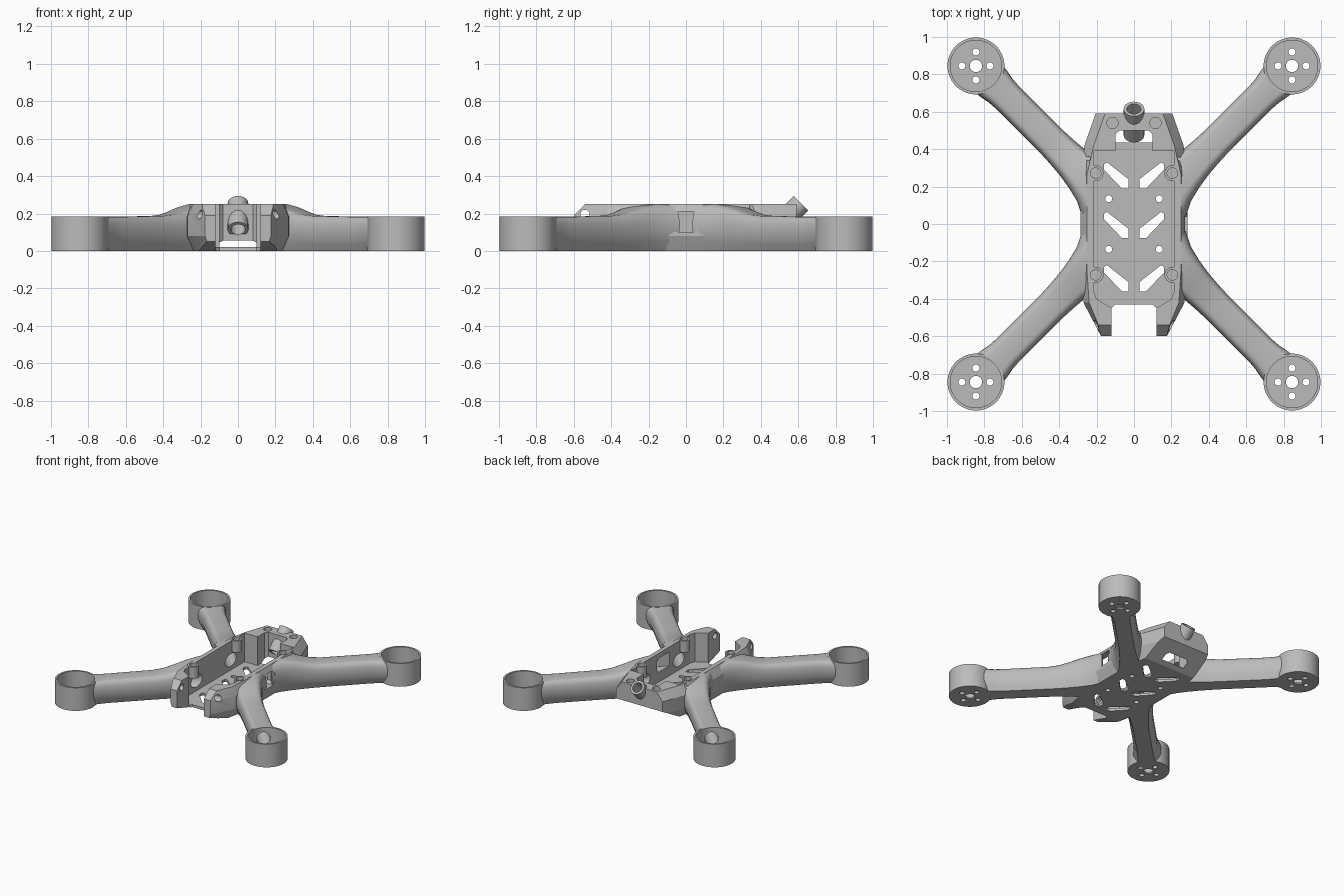
import bpy, bmesh
from math import radians, pi
from mathutils import Matrix, Vector

if "Cube" in bpy.data.objects:
    bpy.data.objects.remove(bpy.data.objects["Cube"], do_unlink=True)

grey = bpy.data.materials.new("frame_grey")
grey.use_nodes = True
grey.diffuse_color = (0.5, 0.5, 0.5, 1)
grey.node_tree.nodes["Principled BSDF"].inputs["Base Color"].default_value = (0.5, 0.5, 0.5, 1)
cutters = []


def finish(name, bm):
    bmesh.ops.recalc_face_normals(bm, faces=bm.faces)
    mesh = bpy.data.meshes.new(name)
    bm.to_mesh(mesh)
    bm.free()
    mesh.materials.append(grey)
    ob = bpy.data.objects.new(name, mesh)
    bpy.context.collection.objects.link(ob)
    return ob


def cutter(ob):
    ob.hide_render = True
    cutters.append(ob)
    return ob


def add_cylinder(bm, a, b, r, seg=32):
    a, b = Vector(a), Vector(b)
    turn = (b - a).to_track_quat('Z', 'Y').to_matrix().to_4x4()
    bmesh.ops.create_cone(bm, cap_ends=True, segments=seg, radius1=r, radius2=r,
                          depth=(b - a).length, matrix=Matrix.Translation((a + b) / 2) @ turn)


def cylinder(name, a, b, r, seg=32):
    bm = bmesh.new()
    add_cylinder(bm, a, b, r, seg)
    return finish(name, bm)


def add_prism(bm, pts, lo, hi, axis='Z'):
    place = (lambda p, t: (p[0], p[1], t)) if axis == 'Z' else (lambda p, t: (t, p[0], p[1]))
    add_loft(bm, [[place(p, t) for p in pts] for t in (lo, hi)])


def prism(name, pts, lo, hi, axis='Z'):
    bm = bmesh.new()
    add_prism(bm, pts, lo, hi, axis)
    return finish(name, bm)


def add_loft(bm, rings):
    rows = [[bm.verts.new(p) for p in ring] for ring in rings]
    n = len(rows[0])
    for a, b in zip(rows, rows[1:]):
        for i in range(n):
            j = (i + 1) % n
            bm.faces.new((a[i], a[j], b[j], b[i]))
    bm.faces.new(rows[0][::-1])
    bm.faces.new(rows[-1])


def mirrored(half):
    return half + [(-x, y) for x, y in reversed(half)]


def cut(ob, *tools):
    bpy.context.view_layer.objects.active = ob
    for tool in tools:
        mod = ob.modifiers.new("cut", 'BOOLEAN')
        mod.operation, mod.solver, mod.object = 'DIFFERENCE', 'EXACT', tool
        bpy.ops.object.modifier_apply(modifier=mod.name)


def smooth(ob, angle=32):
    bpy.ops.object.select_all(action='DESELECT')
    ob.select_set(True)
    bpy.context.view_layer.objects.active = ob
    bpy.ops.object.shade_smooth_by_angle(angle=radians(angle))


# Body shell: y, then half widths at bottom, belt and rim
stations = [(-.60, .15, .176, .165), (-.42, .22, .27, .24), (-.27, .25, .285, .25),
            (.27, .25, .285, .25), (.42, .22, .265, .215), (.59, .16, .205, .155)]
bm = bmesh.new()
add_loft(bm, [[(x, y, z) for x, y in mirrored([(s[k], s[0]) for s in stations])]
              for z, k in ((0, 1), (.08, 2), (.185, 2), (.25, 3))])
body = finish("body_shell", bm)

# Open tray with front mouth and rear notch
tray = cutter(prism("tray_cutter", mirrored([
    (.12, -.7), (.12, -.45), (.2, -.4), (.215, -.36), (.215, .39),
    (.1, .39), (.1, .48), (.08, .5)]), .02, .4))
mouth = cutter(prism("mouth_cutter", mirrored([(.12, -.7), (.12, -.45), (.1, -.43)]), -.1, .4))

# Floor slots and round holes
bm = bmesh.new()
slot = [(.16, .07), (.145, .08), (.03, -.01), (.03, -.06), (.065, -.06), (.16, .04)]
for side in (-1, 1):
    for row in (.25, -.015, -.3):
        add_prism(bm, [(side * x, row + y) for x, y in slot], -.1, .1)
    for y in (-.135, .135):
        add_cylinder(bm, (side * .135, y, -.1), (side * .135, y, .1), .019, 20)
slots = cutter(finish("floor_slot_cutter", bm))

# Sloped ends of the body
rear_slope = cutter(prism("rear_slope_cutter", [(.38, -.011), (.64, .132), (.64, -.1), (.38, -.1)], -1, 1, 'X'))
front_top = cutter(prism("front_top_cutter", [(-.52, .27), (-.64, .15), (-.64, .27)], -1, 1, 'X'))
front_low = cutter(prism("front_low_cutter", [(-.41, -.01), (-.63, .06), (-.63, -.1), (-.41, -.1)], -1, 1, 'X'))

# Side window, in the left wall only
window = cutter(prism("window_cutter", [
    (-.1, .1), (.04, .1), (.06, .12), (.06, .19), (.04, .21), (-.1, .21), (-.12, .19), (-.12, .12)],
    .18, .4, 'X'))

# Camera pivot holes and rear screw holes
pivot = cutter(cylinder("pivot_cutter", (-.4, -.54, .195), (.4, -.54, .195), .025))
bm = bmesh.new()
for side in (-1, 1):
    add_cylinder(bm, (side * .115, .54, .16), (side * .115, .54, .4), .03)
    add_cylinder(bm, (side * .245, .35, .22), (side * .245, .35, .4), .012, 16)
rear_holes = cutter(finish("rear_hole_cutter", bm))

# Antenna tube, leaning back
top, foot = Vector((0, .615, .255)), Vector((0, .475, .115))
lean = (top - foot).normalized()
tube = cylinder("antenna_tube", foot, top, .055, 40)
bore = cutter(cylinder("bore_cutter", foot - lean * .05, top + lean * .1, .038, 40))
cut(tube, bore)
smooth(tube)

cut(body, tray, mouth, slots, rear_slope, front_top, front_low, window, pivot, rear_holes, bore)

# Arms and motor cups at the four corners
section = [(.65, 0), (.85, .2), (1, .42), (1, .66), (.96, .8), (.86, .92), (.72, .98), (.55, 1)]
arm_path = [(.22, .17, .25), (.30, .13, .25), (.38, .11, .237), (.46, .097, .215),
            (.54, .09, .194), (.62, .086, .186), (.96, .086, .184), (1.01, .09, .184),
            (1.05, .098, .184), (1.09, .104, .184)]
R = .5 ** .5
CUP = .845
for sx, sy, label in ((-1, -1, "front_right"), (1, -1, "front_left"),
                      (-1, 1, "rear_right"), (1, 1, "rear_left")):
    cx, cy = sx * CUP, sy * CUP
    tunnel = cutter(cylinder("tunnel_cutter", (sx * .14, sy * .14, .1), (cx, cy, .1), .05, 24))
    bowl = cutter(cylinder("bowl_cutter", (cx, cy, .02), (cx, cy, .4), .137, 64))

    bm = bmesh.new()
    add_loft(bm, [[(sx * (d + u * w) * R, sy * (d - u * w) * R, v * h)
                   for u, v in mirrored(section)] for d, w, h in arm_path])
    arm = finish(label + "_arm", bm)
    cut(arm, tray, slots, tunnel, bowl)
    smooth(arm, 35)

    cup = cylinder(label + "_motor_cup", (cx, cy, 0), (cx, cy, .185), .152, 64)
    bm = bmesh.new()
    add_cylinder(bm, (cx, cy, -.1), (cx, cy, .1), .033)
    for dx, dy in ((1, 0), (-1, 0), (0, 1), (0, -1)):
        add_cylinder(bm, (cx + dx * .075, cy + dy * .075, -.1), (cx + dx * .075, cy + dy * .075, .1), .019, 20)
    mount = cutter(finish("mount_hole_cutter", bm))
    sink = cutter(cylinder("sink_cutter", (cx, cy, .012), (cx, cy, .1), .044))
    cut(cup, bowl, tunnel, mount, sink)
    smooth(cup)

    cut(body, tunnel)

    # Screw boss on the tray wall
    bx, by = sx * .205, sy * .272
    boss = cylinder(label + "_screw_boss", (bx, by, .16), (bx, by, .252), .042)
    socket = cutter(cylinder("socket_cutter", (bx, by, .2), (bx, by, .4), .028))
    cut(boss, socket)
    cut(body, socket)
    cut(arm, socket)
    smooth(boss)

smooth(body, 20)
for tool in cutters:
    bpy.data.objects.remove(tool, do_unlink=True)
